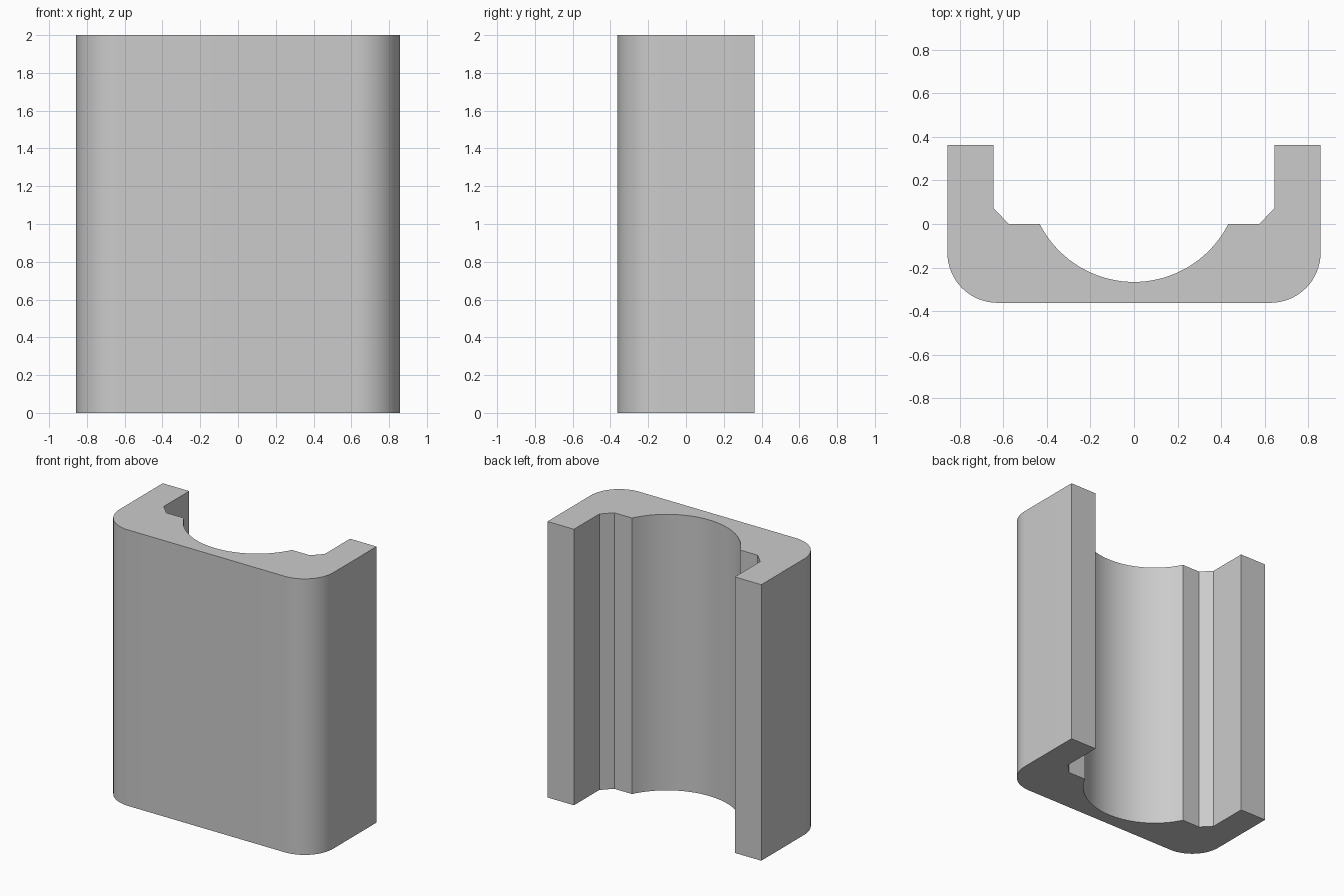
import bpy
import bmesh
from math import atan2, cos, sin, pi, radians

cube = bpy.data.objects.get("Cube")
if cube:
    bpy.data.objects.remove(cube, do_unlink=True)

HEIGHT = 2.0
HALF_W, HALF_D = 0.857, 0.362
CORNER_R = 0.23
GROOVE_HALF, GROOVE_DEPTH = 0.433, 0.266


def arc(cx, cy, r, start, end, steps):
    angles = [start + (end - start) * i / steps for i in range(steps + 1)]
    return [(cx + r * cos(a), cy + r * sin(a)) for a in angles]


# Left half of the cross-section: groove, ledge, chamfer, arm, rounded corner
groove_r = (GROOVE_HALF ** 2 + GROOVE_DEPTH ** 2) / (2 * GROOVE_DEPTH)
groove_y = groove_r - GROOVE_DEPTH
half = arc(0, groove_y, groove_r, -pi / 2, atan2(-groove_y, GROOVE_HALF), 20)
half += [(0.575, 0), (0.645, 0.072), (0.645, HALF_D), (HALF_W, HALF_D)]
half += arc(HALF_W - CORNER_R, CORNER_R - HALF_D, CORNER_R, 0, -pi / 2, 16)

# Mirror the half to close the outline (the groove's lowest point is shared)
outline = half + [(-x, y) for x, y in reversed(half[1:])]

# Extrude the outline upward into a solid channel
bm = bmesh.new()
base = bm.faces.new([bm.verts.new((x, y, 0)) for x, y in outline])
result = bmesh.ops.extrude_face_region(bm, geom=[base], use_keep_orig=True)
top = [v for v in result["geom"] if isinstance(v, bmesh.types.BMVert)]
bmesh.ops.translate(bm, verts=top, vec=(0, 0, HEIGHT))
bmesh.ops.recalc_face_normals(bm, faces=bm.faces)

mesh = bpy.data.meshes.new("grooved_channel")
bm.to_mesh(mesh)
bm.free()
channel = bpy.data.objects.new("grooved_channel", mesh)
bpy.context.collection.objects.link(channel)

# Plain grey finish
grey = bpy.data.materials.new("light_grey")
grey.use_nodes = True
colour = (0.6, 0.6, 0.6, 1)
grey.diffuse_color = colour
grey.node_tree.nodes["Principled BSDF"].inputs["Base Color"].default_value = colour
mesh.materials.append(grey)

# Smooth curves, crisp edges
bpy.ops.object.select_all(action="DESELECT")
channel.select_set(True)
bpy.context.view_layer.objects.active = channel
bpy.ops.object.shade_smooth_by_angle(angle=radians(25))
